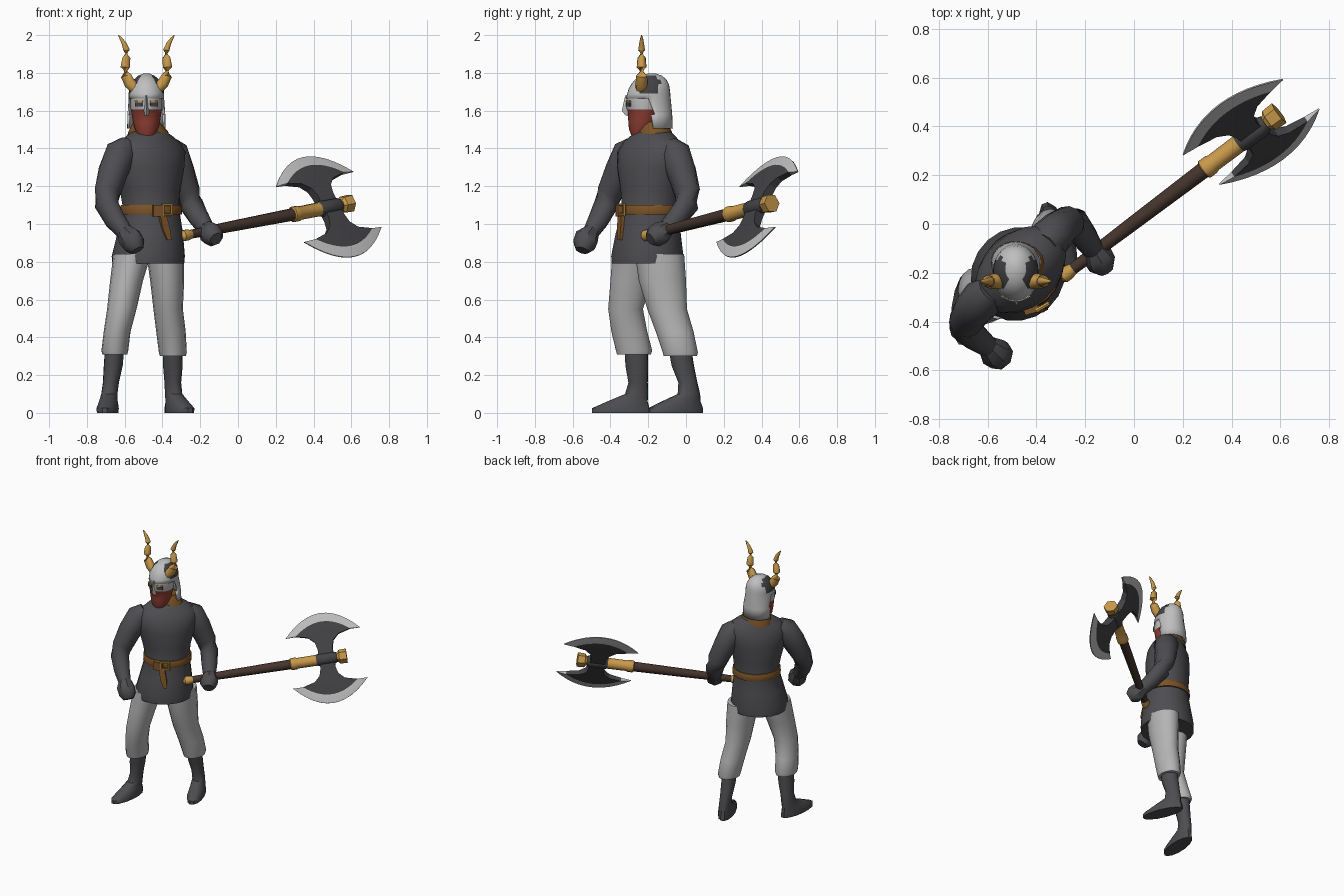
import bpy, bmesh
from math import sin, cos, pi, radians
from mathutils import Vector, Matrix

cube = bpy.data.objects.get("Cube")
if cube:
    bpy.data.objects.remove(cube)


def material(name, r, g, b):
    m = bpy.data.materials.new(name)
    m.use_nodes = True
    m.diffuse_color = (r, g, b, 1)
    m.node_tree.nodes["Principled BSDF"].inputs["Base Color"].default_value = (r, g, b, 1)
    return m


CLOTH = material("charcoal cloth", 0.075, 0.075, 0.083)
IRON = material("dark iron", 0.055, 0.055, 0.06)
WOOL = material("pale grey wool", 0.46, 0.46, 0.46)
STEEL = material("light steel", 0.52, 0.52, 0.52)
GOLD = material("gold horn", 0.58, 0.32, 0.07)
LEATHER = material("brown leather", 0.2, 0.085, 0.02)
WOOD = material("dark wood", 0.06, 0.035, 0.026)
BEARD = material("red beard", 0.28, 0.05, 0.034)


def skin(name, loops, mats, rule=None, keep=None, angle=40):
    """Join equal loops of points into a closed solid."""
    bm = bmesh.new()
    rows = [[bm.verts.new(p) for p in loop] for loop in loops]
    n = len(rows[0])
    for k, (a, b) in enumerate(zip(rows, rows[1:])):
        for i in range(n):
            j = (i + 1) % n
            f = bm.faces.new((a[i], a[j], b[j], b[i]))
            if rule:
                f.material_index = rule(k, f.calc_center_median())
    if keep:
        bm.faces.ensure_lookup_table()
        gone = [f for f in bm.faces if not keep(f.calc_center_median())]
        bmesh.ops.delete(bm, geom=gone, context='FACES')
        bm.faces.new(rows[-1])
    else:
        for row in (rows[0], rows[-1]):
            f = bm.faces.new(row)
            if rule:
                f.material_index = rule(0 if row is rows[0] else len(rows) - 2, f.calc_center_median())
    bmesh.ops.recalc_face_normals(bm, faces=bm.faces[:])
    mesh = bpy.data.meshes.new(name)
    bm.to_mesh(mesh)
    bm.free()
    for m in mats:
        mesh.materials.append(m)
    ob = bpy.data.objects.new(name, mesh)
    bpy.context.scene.collection.objects.link(ob)
    bpy.ops.object.select_all(action='DESELECT')
    ob.select_set(True)
    bpy.context.view_layer.objects.active = ob
    bpy.ops.object.shade_smooth_by_angle(angle=radians(angle))
    return ob


def loft(name, rings, mats, yaw=0, sides=16, **kw):
    """Stack level ellipses given as (z, x, y, half width, half depth)."""
    turn = Matrix.Rotation(radians(yaw), 3, 'Z')
    loops = [[Vector((x, y, z)) + turn @ Vector((rx * cos(2 * pi * i / sides), ry * sin(2 * pi * i / sides), 0))
              for i in range(sides)] for z, x, y, rx, ry in rings]
    return skin(name, loops, mats, **kw)


def tube(name, points, mats, sides=12, **kw):
    """Sweep circles along a path given as (x, y, z, radius)."""
    ps = [Vector(p[:3]) for p in points]
    loops = []
    for i, p in enumerate(ps):
        d = ps[min(i + 1, len(ps) - 1)] - ps[max(i - 1, 0)]
        q = d.to_track_quat('Z', 'Y')
        r = points[i][3]
        loops.append([p + q @ Vector((r * cos(2 * pi * k / sides), r * sin(2 * pi * k / sides), 0))
                      for k in range(sides)])
    return skin(name, loops, mats, **kw)


def box(name, loc, size, mat, yaw=0, tilt=0):
    bpy.ops.mesh.primitive_cube_add(size=1, location=loc, rotation=(0, radians(tilt), radians(yaw)))
    ob = bpy.context.object
    ob.name = name
    ob.scale = size
    ob.data.materials.append(mat)
    return ob


# Tunic, twisted towards the axe side
CX, CY, YAW = -0.465, -0.19, 42
loft("tunic", [(z, CX + dx, CY + dy, a, b) for z, dx, dy, a, b in (
    (0.79, -0.01, -0.015, 0.195, 0.185), (0.83, -0.01, -0.015, 0.2, 0.187), (0.95, 0, -0.01, 0.178, 0.17),
    (1.08, 0.005, 0, 0.152, 0.146), (1.18, 0, 0, 0.168, 0.15), (1.3, 0, 0, 0.2, 0.155),
    (1.38, 0, 0.005, 0.215, 0.145), (1.43, 0, 0.01, 0.19, 0.12), (1.47, -0.005, 0.015, 0.13, 0.1),
    (1.495, -0.01, 0.02, 0.085, 0.08))], [CLOTH], YAW, 20, angle=60)


def at(angle, radius, z):
    a = radians(angle)
    return Vector((CX + radius * sin(a), CY - radius * cos(a), z))


# Belt, buckle, knot and hanging strap
loft("belt", [(z, CX + 0.005, CY, 0.163 + e, 0.156 + e)
              for z, e in ((1.05, 0.003), (1.055, 0.005), (1.095, 0.003), (1.1, 0))], [LEATHER], YAW, 20)
bpy.ops.mesh.primitive_torus_add(major_radius=0.038, minor_radius=0.009, major_segments=4, minor_segments=6,
                                 location=at(31, 0.175, 1.075))
buckle = bpy.context.object
buckle.name = "belt_buckle"
buckle.rotation_euler = (Matrix.Rotation(radians(31), 3, 'Z') @ Matrix.Rotation(pi / 2, 3, 'X')
                         @ Matrix.Rotation(pi / 4, 3, 'Z')).to_euler()
buckle.data.materials.append(GOLD)
box("belt_knot", at(15, 0.168, 1.07), (0.06, 0.03, 0.06), LEATHER, 15)
side = at(118, 1, 0) - at(118, 0, 0)
out = at(28, 1, 0) - at(28, 0, 0)
skin("belt_strap", [[c + side * s * w + out * o for s, o in ((-1, -0.01), (1, -0.01), (1, 0.01), (-1, 0.01))]
                    for c, w in ((at(22, 0.165, 1.06), 0.02), (at(28, 0.178, 0.97), 0.021),
                                 (at(32, 0.186, 0.915), 0.012))], [LEATHER])

# Arms and fists
tube("right_arm", [(-0.585, -0.27, 1.41, 0.06), (-0.62, -0.305, 1.375, 0.085), (-0.66, -0.35, 1.28, 0.08),
                   (-0.69, -0.4, 1.17, 0.07), (-0.695, -0.425, 1.1, 0.063), (-0.65, -0.465, 1.02, 0.056),
                   (-0.59, -0.51, 0.945, 0.042)], [CLOTH], angle=60)
tube("right_fist", [(-0.6, -0.495, 0.965, 0.042), (-0.575, -0.525, 0.93, 0.064), (-0.55, -0.54, 0.89, 0.062),
                    (-0.535, -0.55, 0.86, 0.038)], [CLOTH], 8)
tube("left_arm", [(-0.37, -0.09, 1.41, 0.06), (-0.345, -0.06, 1.375, 0.085), (-0.31, -0.025, 1.28, 0.08),
                  (-0.27, 0.005, 1.17, 0.07), (-0.245, 0.005, 1.1, 0.063), (-0.205, -0.05, 1.03, 0.055),
                  (-0.16, -0.115, 0.965, 0.042)], [CLOTH], angle=60)
tube("left_fist", [(-0.17, -0.095, 0.98, 0.042), (-0.15, -0.13, 0.955, 0.062), (-0.13, -0.165, 0.935, 0.06),
                   (-0.115, -0.19, 0.92, 0.036)], [CLOTH], 8)

# Trousers
loft("right_trouser", [(0.31, -0.652, -0.275, 0.066, 0.09), (0.33, -0.652, -0.275, 0.071, 0.096),
                       (0.43, -0.64, -0.3, 0.071, 0.095), (0.55, -0.615, -0.32, 0.078, 0.092),
                       (0.7, -0.59, -0.29, 0.087, 0.11), (0.84, -0.56, -0.26, 0.1, 0.13)], [WOOL], angle=60)
loft("left_trouser", [(0.3, -0.345, -0.03, 0.068, 0.088), (0.32, -0.345, -0.03, 0.074, 0.093),
                      (0.43, -0.355, -0.06, 0.078, 0.1), (0.55, -0.37, -0.1, 0.078, 0.105),
                      (0.7, -0.375, -0.125, 0.09, 0.125), (0.84, -0.385, -0.14, 0.1, 0.13)], [WOOL], angle=60)


# Boots: shaft narrowing to the ankle, then spreading into the foot
def boot(name, top, ankle, toe, yaw):
    rings = []
    for z, t, rx, ry in ((0, 0.5, 0.056, 0.155), (0.025, 0.5, 0.058, 0.155), (0.06, 0.32, 0.05, 0.11),
                         (0.1, 0.06, 0.043, 0.062)):
        c = Vector(ankle).lerp(Vector(toe), t)
        rings.append((z, c.x, c.y, rx, ry))
    for z, t, r in ((0.16, 0.25, 0.045), (0.25, 0.7, 0.053), (0.36, 1, 0.054)):
        c = Vector(ankle).lerp(Vector(top), t)
        rings.append((z, c.x, c.y, r * 0.95, r * 1.15))
    loft(name, rings, [CLOTH], yaw, 14)


boot("right_boot", (-0.652, -0.265), (-0.68, -0.25), (-0.7, -0.44), -6)
boot("left_boot", (-0.345, -0.035), (-0.345, 0.025), (-0.275, -0.135), 22)

# Neck and face with beard
HX = -0.485
loft("neck_collar", [(1.45, -0.475, -0.165, 0.115, 0.095), (1.49, -0.475, -0.165, 0.105, 0.09),
                     (1.54, HX, -0.17, 0.07, 0.07)], [LEATHER])
loft("bearded_face", [(1.46, HX, -0.255, 0.04, 0.03), (1.5, HX, -0.24, 0.06, 0.062), (1.54, HX, -0.23, 0.072, 0.075),
                      (1.605, HX, -0.225, 0.082, 0.087), (1.61, HX, -0.225, 0.083, 0.092),
                      (1.68, HX, -0.22, 0.084, 0.094)], [BEARD, STEEL], rule=lambda k, c: int(k >= 3))
skin("nose_guard", [[(HX - w, -0.29, z), (HX + w, -0.29, z), (HX, y, z)]
                    for z, w, y in ((1.575, 0.02, -0.32), (1.6, 0.022, -0.34), (1.68, 0.015, -0.322))], [STEEL])
for s in (-1, 1):
    box("eye_slit", (HX + s * 0.04, -0.304, 1.632), (0.042, 0.009, 0.022), IRON, s * 24)
    box("eyebrow", (HX + s * 0.04, -0.304, 1.65), (0.044, 0.009, 0.01), GOLD, s * 24)

# Helmet: open in front below the brim, dark plates round the horns
horn_roots = [Vector((HX + s * 0.085, -0.2, 1.745)) for s in (-1, 1)]
helmet = loft("helmet", [
    (1.505, HX, -0.155, 0.102, 0.085), (1.58, HX, -0.165, 0.1, 0.092), (1.665, HX, -0.2, 0.094, 0.119),
    (1.69, HX, -0.197, 0.094, 0.114), (1.715, HX, -0.195, 0.091, 0.109), (1.74, HX, -0.19, 0.082, 0.1),
    (1.765, HX, -0.187, 0.066, 0.083), (1.785, HX, -0.183, 0.043, 0.055), (1.797, HX, -0.18, 0.015, 0.02)],
    [STEEL, IRON], sides=28, keep=lambda c: c.z > 1.63 or c.y > -0.185,
    rule=lambda k, c: int(min((c - r).length for r in horn_roots) < 0.066), angle=50)
shell = helmet.modifiers.new("thickness", 'SOLIDIFY')
shell.thickness = 0.012

# Curved horns
for s, label in ((-1, "right"), (1, "left")):
    tube(label + "_horn", [(HX + s * x, -0.235, z, r) for x, z, r in (
        (0.06, 1.72, 0.032), (0.088, 1.745, 0.032), (0.108, 1.785, 0.029), (0.112, 1.83, 0.026),
        (0.106, 1.88, 0.022), (0.105, 1.92, 0.018), (0.118, 1.955, 0.013), (0.135, 1.982, 0.008),
        (0.148, 2.0, 0.002))], [GOLD], 10, angle=60)

# Axe shaft, in bands along one line
START, END = Vector((-0.305, -0.225, 0.935)), Vector((0.595, 0.455, 1.11))


def band(name, mat, *stops, sides=10):
    tube(name, [(*START.lerp(END, t), r) for t, r in stops], [mat], sides)


band("axe_pommel", GOLD, (0, 0.014), (0.015, 0.03), (0.04, 0.03), (0.065, 0.023))
band("axe_shaft", WOOD, (0.06, 0.024), (0.3, 0.029), (0.67, 0.034))
band("axe_sleeve", GOLD, (0.655, 0.036), (0.66, 0.042), (0.69, 0.042), (0.7, 0.037), (0.83, 0.038))
band("axe_hub", IRON, (0.81, 0.036), (0.83, 0.043), (0.92, 0.043), (0.94, 0.034))
band("axe_cap", GOLD, (0.92, 0.03), (0.945, 0.034), (0.955, 0.048), (1, 0.05), sides=6)

# Double blade: cross-sections from one cutting edge to the other
along = (END - START).normalized()
up = Vector((-0.12, 0.115, 0.26))
up = (up - along * up.dot(along)).normalized()
flat = along.cross(up)
hub = Vector((0.48, 0.378, 1.09))
half = [(0.26, 0.315, 0.14, 0.003), (0.19, 0.255, 0.078, 0.014), (0.105, 0.185, 0.03, 0.018),
        (0.066, 0.13, 0.012, 0.022), (0.052, 0.07, 0, 0.026)]
rows = [(w, h, bend, t, 1) for w, h, bend, t in half] + [(w, h, bend, t, -1) for w, h, bend, t in reversed(half)]
steps = [i / 6 for i in range(-6, 7)]
loops = []
for w, h, bend, t, sign in rows:
    face = [(s, 1) for s in steps] + [(s, -1) for s in reversed(steps)]
    loops.append([hub + along * w * s + up * sign * (h - bend * s * s) + flat * t * d for s, d in face])
skin("axe_blade", loops, [IRON, STEEL], rule=lambda k, c: int(k in (0, len(rows) - 2)), angle=25)
